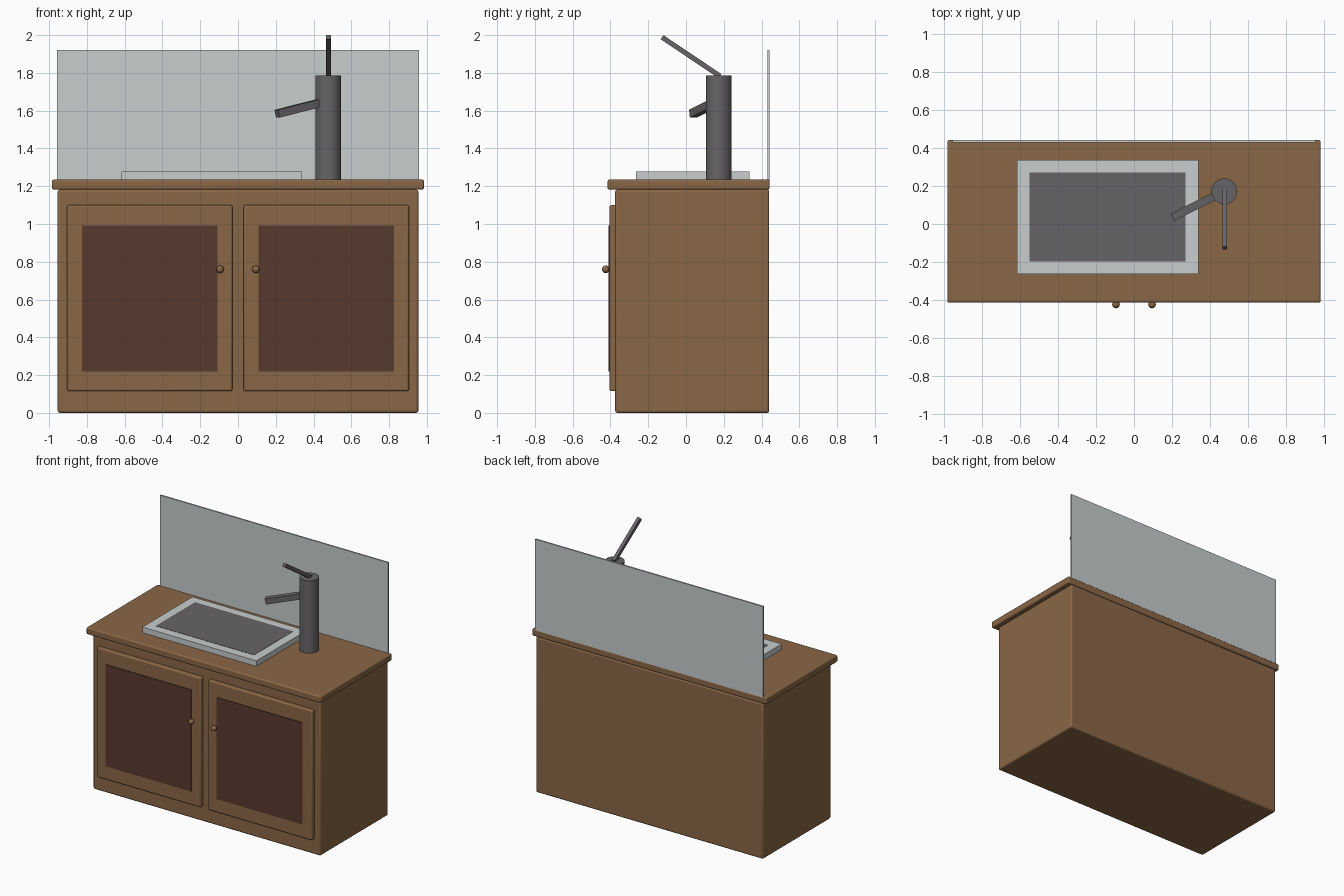
import bpy
from mathutils import Vector

if "Cube" in bpy.data.objects:
    bpy.data.objects.remove(bpy.data.objects["Cube"])


def srgb(r, g, b):
    def lin(c):
        c /= 255
        return c / 12.92 if c <= 0.04045 else ((c + 0.055) / 1.055) ** 2.4
    return (lin(r), lin(g), lin(b), 1)


def material(name, *rgb):
    m = bpy.data.materials.new(name)
    m.diffuse_color = srgb(*rgb)
    m.use_nodes = True
    m.node_tree.nodes["Principled BSDF"].inputs["Base Color"].default_value = m.diffuse_color
    return m


WOOD = material("wood", 138, 103, 70)
DARK_WOOD = material("dark_wood", 89, 58, 45)
CERAMIC = material("pale_ceramic", 200, 205, 205)
METAL = material("dark_metal", 103, 100, 104)


def finish(name, mat, bevel=0):
    ob = bpy.context.object
    ob.name = name
    ob.data.materials.append(mat)
    if bevel:
        mod = ob.modifiers.new("Rounded edges", 'BEVEL')
        mod.width = bevel
        mod.segments = 3
        bpy.ops.object.shade_smooth_by_angle()
    return ob


def box(name, x, y, z, mat, bevel=0):
    """Box from (low, high) pairs."""
    bpy.ops.mesh.primitive_cube_add(size=1, location=[sum(p) / 2 for p in (x, y, z)])
    bpy.context.object.scale = [p[1] - p[0] for p in (x, y, z)]
    bpy.ops.object.transform_apply(location=False, rotation=False, scale=True)
    return finish(name, mat, bevel)


def bar(name, start, end, width, mat):
    """Square bar between two points."""
    a, b = Vector(start), Vector(end)
    bpy.ops.mesh.primitive_cube_add(size=1, location=(a + b) / 2)
    ob = bpy.context.object
    ob.scale = (width, width, (b - a).length)
    ob.rotation_euler = (b - a).to_track_quat('Z', 'Y').to_euler()
    # keep the bar's flat sides level
    level = (b - a).cross(Vector((0, 0, 1))).normalized()
    d = (b - a).normalized()
    rows = (level, d.cross(level), d)
    from_axes = [[rows[c][r] for c in range(3)] for r in range(3)]
    from mathutils import Matrix
    ob.rotation_euler = Matrix(from_axes).to_euler()
    return finish(name, mat)


# Cabinet and worktop
box("cabinet_body", (-0.955, 0.955), (-0.375, 0.44), (0, 1.182), WOOD, 0.012)
box("worktop", (-0.985, 0.985), (-0.415, 0.443), (1.182, 1.235), WOOD, 0.01)

# Doors with inset-coloured panels and knobs
for side, s in (("left", -1), ("right", 1)):
    box(side + "_door", sorted((s * 0.03, s * 0.905)), (-0.405, -0.365),
        (0.115, 1.1), WOOD, 0.01)
    box(side + "_door_panel", sorted((s * 0.108, s * 0.827)), (-0.41, -0.403),
        (0.22, 0.992), DARK_WOOD)
    bpy.ops.mesh.primitive_uv_sphere_add(segments=24, ring_count=12, radius=0.02,
                                         location=(s * 0.095, -0.425, 0.76))
    bpy.ops.object.shade_smooth()
    finish(side + "_knob", WOOD)

# Backsplash and sink
box("backsplash", (-0.957, 0.957), (0.431, 0.443), (1.23, 1.922), CERAMIC)
box("sink_rim", (-0.618, 0.34), (-0.265, 0.337), (1.23, 1.277), CERAMIC)
box("sink_basin", (-0.551, 0.273), (-0.198, 0.272), (1.272, 1.279), METAL)

# Faucet
bpy.ops.mesh.primitive_cylinder_add(vertices=32, radius=0.068, depth=0.555,
                                    location=(0.477, 0.173, 1.5075))
bpy.ops.object.shade_smooth_by_angle()
finish("faucet_body", METAL)
bar("faucet_spout", (0.477, 0.173, 1.652), (0.207, 0.037, 1.584), 0.042, METAL)
bar("faucet_lever", (0.479, 0.18, 1.783), (0.479, -0.127, 1.989), 0.026, METAL)
